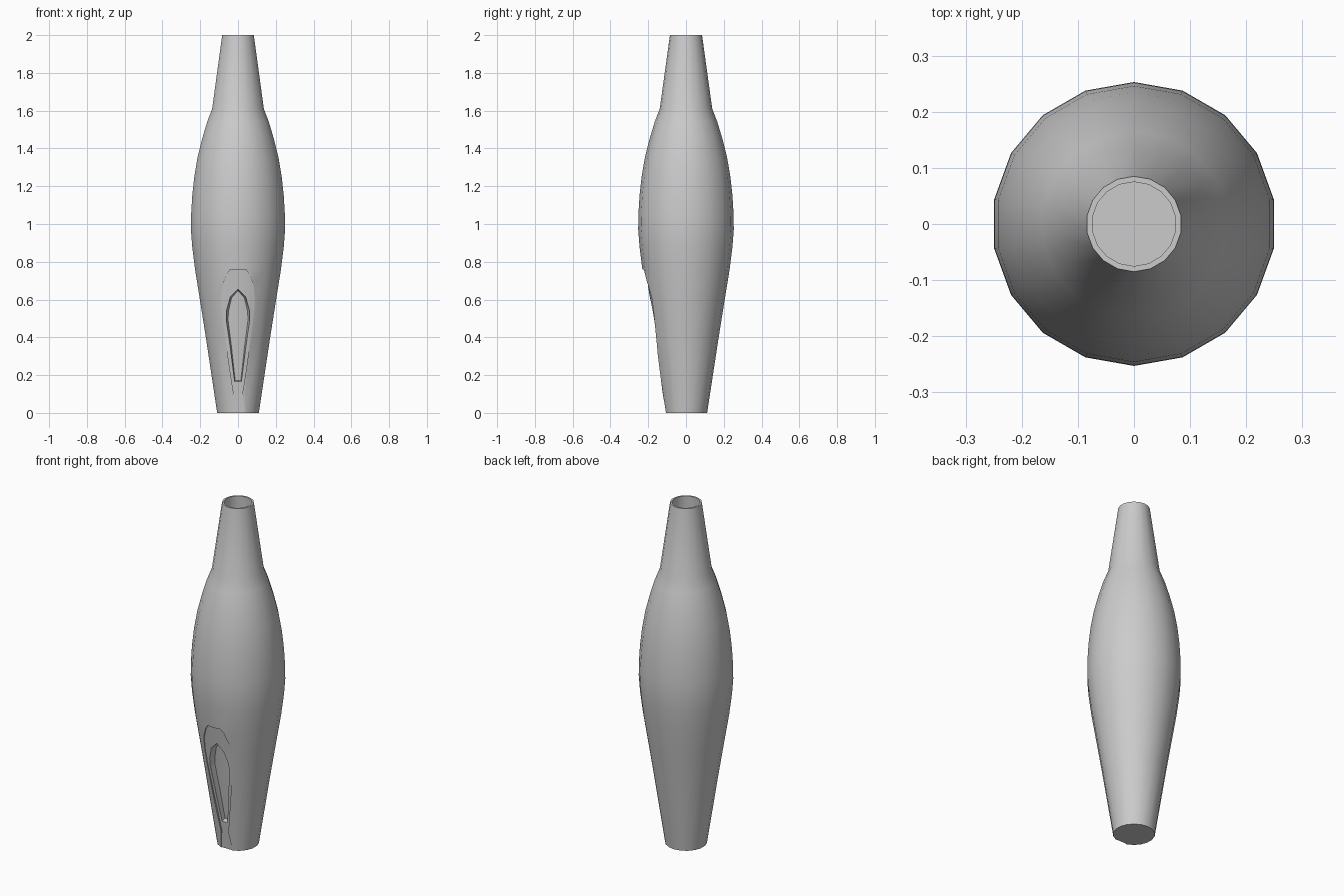
import bpy, bmesh, math

if "Cube" in bpy.data.objects:
    bpy.data.objects.remove(bpy.data.objects["Cube"])

grey = bpy.data.materials.new("plain grey")
grey.diffuse_color = (0.6, 0.6, 0.6, 1)
grey.use_nodes = True
grey.node_tree.nodes["Principled BSDF"].inputs["Base Color"].default_value = grey.diffuse_color
SIDES = 18


def make_object(name, bm):
    bmesh.ops.recalc_face_normals(bm, faces=bm.faces[:])
    mesh = bpy.data.meshes.new(name)
    bm.to_mesh(mesh)
    bm.free()
    mesh.materials.append(grey)
    obj = bpy.data.objects.new(name, mesh)
    bpy.context.collection.objects.link(obj)
    return obj


def bridge(bm, loops):
    """Closed skin through a list of equal-length vertex loops."""
    n = len(loops[0])
    for a, b in zip(loops, loops[1:]):
        for i in range(n):
            bm.faces.new((a[i], a[(i + 1) % n], b[(i + 1) % n], b[i]))
    bm.faces.new(loops[0])
    bm.faces.new(loops[-1])


def lathe(name, profile):
    bm = bmesh.new()
    angles = [math.pi / 2 + 2 * math.pi * i / SIDES for i in range(SIDES)]
    bridge(bm, [[bm.verts.new((r * math.cos(a), r * math.sin(a), z)) for a in angles]
                for r, z in profile])
    return make_object(name, bm)


def outline_cutter(name, half, layers):
    """Mirrored front outline, swept through (y function, width scale, height shift)."""
    mid = [p for p in half if p[0] > 0]
    pts = half + [(-x, z) for x, z in reversed(mid)]
    zs = [z for x, z in half]
    zc = (min(zs) + max(zs)) / 2
    bm = bmesh.new()
    bridge(bm, [[bm.verts.new((x * s, depth(zc + (z - zc) * t), zc + (z - zc) * t))
                 for x, z in pts] for depth, s, t in layers])
    bmesh.ops.triangulate(bm, faces=bm.faces[:])
    return make_object(name, bm)


def recess_y(z):
    """Shallow flat floor that follows the taper of the lower body."""
    return -0.102 - 0.123 * z - max(0, z - 0.6) * 0.12


# main body: tapered foot, swollen middle, narrow neck, rim and bore
body = lathe("body", [
    (0.112, 0), (0.173, 0.4), (0.205, 0.6), (0.231, 0.76), (0.246, 0.88), (0.253, 0.97),
    (0.252, 1.05), (0.246, 1.15), (0.235, 1.25), (0.218, 1.35), (0.193, 1.45),
    (0.166, 1.54), (0.139, 1.61), (0.085, 2.0), (0.075, 2.0), (0.08, 1.85)])

# teardrop recess running down to the foot
recess = outline_cutter("recess_cutter", [
    (0.036, -0.02), (0.033, 0.04), (0.024, 0.11), (0.034, 0.17), (0.062, 0.36),
    (0.084, 0.52), (0.092, 0.6), (0.083, 0.67), (0.06, 0.735), (0.04, 0.76)],
    [(lambda z: -0.4, 1, 1), (recess_y, 1, 1)])

# deeper pointed slot inside the recess, with sloping walls
slot = outline_cutter("slot_cutter", [
    (0.018, 0.165), (0.04, 0.34), (0.062, 0.49), (0.061, 0.54), (0.04, 0.615), (0, 0.655)],
    [(lambda z: -0.4, 1, 1), (lambda z: recess_y(z) - 0.002, 1, 1),
     (lambda z: recess_y(z) + 0.025, 0.84, 0.97)])

bpy.context.view_layer.objects.active = body
for cutter in (recess, slot):
    mod = body.modifiers.new("cut", "BOOLEAN")
    mod.operation = "DIFFERENCE"
    mod.solver = "EXACT"
    mod.object = cutter
    bpy.ops.object.modifier_apply(modifier=mod.name)
    bpy.data.objects.remove(cutter)

body.select_set(True)
bpy.ops.object.shade_smooth_by_angle(angle=math.radians(30))
